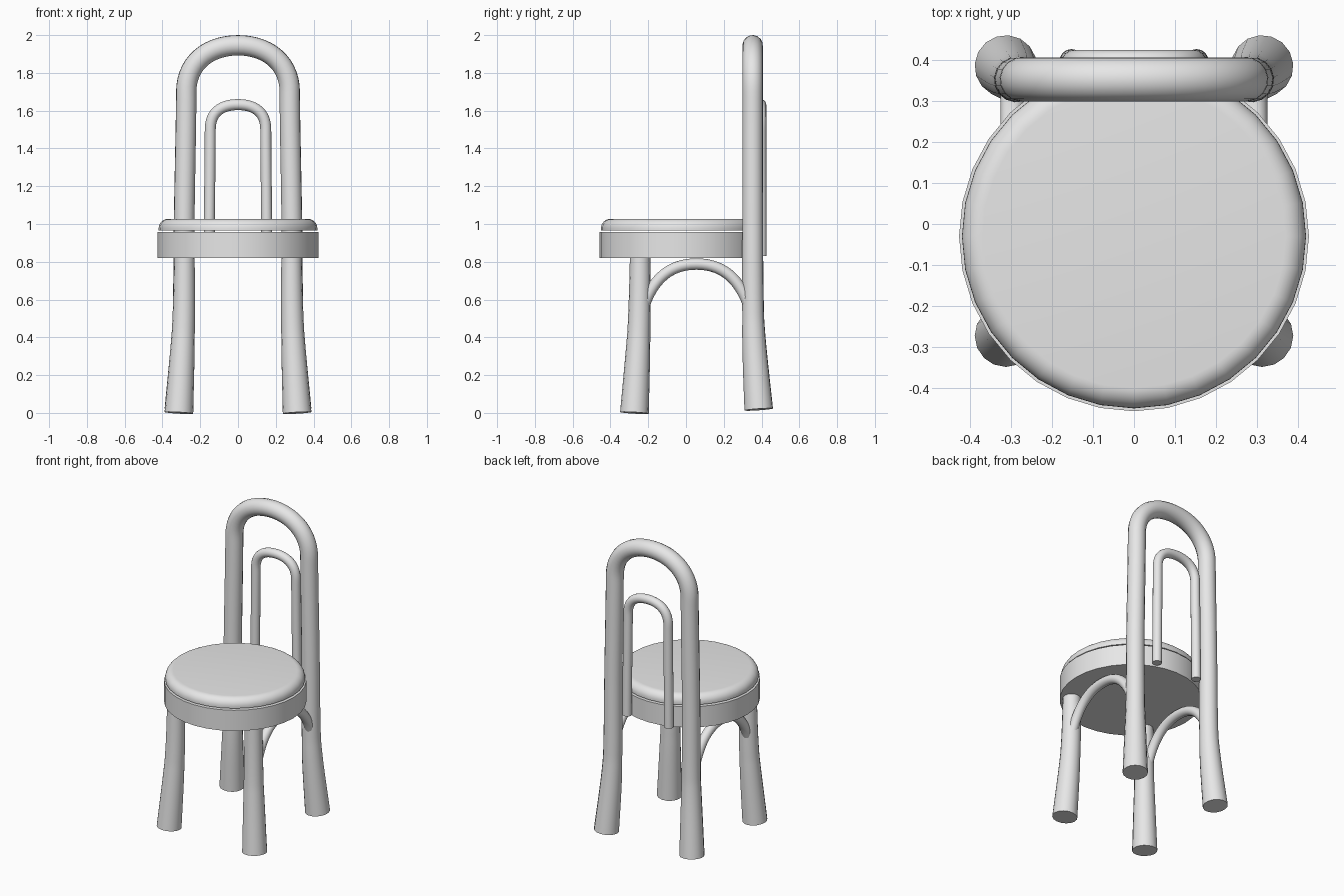
import bpy, bmesh, math
from mathutils import Vector

cube = bpy.data.objects.get("Cube")
if cube:
    bpy.data.objects.remove(cube, do_unlink=True)

GREY = (0.8, 0.8, 0.8, 1.0)
mat = bpy.data.materials.new("plain grey")
mat.use_nodes = True
mat.diffuse_color = GREY
mat.node_tree.nodes["Principled BSDF"].inputs["Base Color"].default_value = GREY


def activate(obj):
    bpy.ops.object.select_all(action='DESELECT')
    obj.select_set(True)
    bpy.context.view_layer.objects.active = obj


def tube(name, points):
    """Round tube along (position, handle, radius) points, as a mesh."""
    curve = bpy.data.curves.new(name, 'CURVE')
    curve.dimensions = '3D'
    curve.bevel_depth = 1.0
    curve.bevel_resolution = 6
    curve.use_fill_caps = True
    curve.resolution_u = 14
    spline = curve.splines.new('BEZIER')
    spline.bezier_points.add(len(points) - 1)
    for bp, (co, handle, radius) in zip(spline.bezier_points, points):
        co, handle = Vector(co), Vector(handle)
        bp.handle_left_type = bp.handle_right_type = 'FREE'
        bp.co, bp.handle_left, bp.handle_right = co, co - handle, co + handle
        bp.radius = radius
    curve.materials.append(mat)
    obj = bpy.data.objects.new(name, curve)
    bpy.context.collection.objects.link(obj)
    activate(obj)
    bpy.ops.object.convert(target='MESH')
    bpy.ops.object.shade_smooth_by_angle(angle=math.radians(40))
    return bpy.context.object


def hoop(name, half):
    """Tube from a right-hand half path, continued as its mirror image."""
    other = [((-x, y, z), (hx, -hy, -hz), r)
             for (x, y, z), (hx, hy, hz), r in reversed(half[:-1])]
    return tube(name, half + other)


def lathe(name, profile, y, steps=32):
    """Disc turned from a radius/height profile around a vertical axis."""
    bm = bmesh.new()
    rings = [[bm.verts.new((r * math.cos(a), r * math.sin(a), z))
              for a in (2 * math.pi * i / steps for i in range(steps))]
             for r, z in profile]
    for low, high in zip(rings, rings[1:]):
        for i in range(steps):
            j = (i + 1) % steps
            bm.faces.new((low[i], low[j], high[j], high[i]))
    bm.faces.new(rings[0][::-1])
    bm.faces.new(rings[-1])
    mesh = bpy.data.meshes.new(name)
    bm.to_mesh(mesh)
    bm.free()
    mesh.materials.append(mat)
    obj = bpy.data.objects.new(name, mesh)
    obj.location.y = y
    bpy.context.collection.objects.link(obj)
    activate(obj)
    bpy.ops.object.shade_smooth_by_angle(angle=math.radians(40))
    return obj


# Seat: plain disc below, round-edged cushion floating just above it
SEAT_Y = -0.03
lathe("seat_base", [(0.427, 0.82), (0.427, 0.957)], SEAT_Y)
edge = [(0.37 + 0.05 * math.cos(a), 0.977 + 0.05 * math.sin(a))
        for a in (math.pi / 2 * i / 8 for i in range(9))]
lathe("seat_cushion", [(0.42, 0.966)] + edge, SEAT_Y)

# Back legs and outer back hoop are one bent tube
hoop("back_frame", [
    ((0.313, 0.385, 0.018), (-0.01, -0.012, 0.17), 0.076),
    ((0.288, 0.356, 0.5), (-0.003, -0.003, 0.15), 0.058),
    ((0.285, 0.353, 1.0), (-0.002, 0, 0.2), 0.055),
    ((0.274, 0.353, 1.7), (0, 0, 0.15), 0.054),
    ((0, 0.353, 1.946), (-0.16, 0, 0), 0.054)])

# Thin inner back hoop
hoop("inner_back_hoop", [
    ((0.153, 0.398, 0.83), (-0.001, 0, 0.2), 0.029),
    ((0.147, 0.396, 1.5), (0, 0, 0.09), 0.029),
    ((0, 0.396, 1.632), (-0.09, 0, 0), 0.029)])

# Flared front legs and the arched side braces
for side, s in (("left", 1), ("right", -1)):
    tube("front_leg_" + side, [
        ((s * 0.313, -0.273, 0), (s * -0.008, 0.008, 0.14), 0.076),
        ((s * 0.29, -0.25, 0.42), (s * -0.005, 0.005, 0.12), 0.061),
        ((s * 0.284, -0.243, 0.83), (0, 0, 0.12), 0.054)])
    tube("side_arch_" + side, [
        ((s * 0.296, -0.218, 0.58), (0, 0.05, 0.13), 0.03),
        ((s * 0.296, 0.055, 0.788), (0, 0.14, 0), 0.03),
        ((s * 0.296, 0.328, 0.58), (0, 0.05, -0.13), 0.03)])
